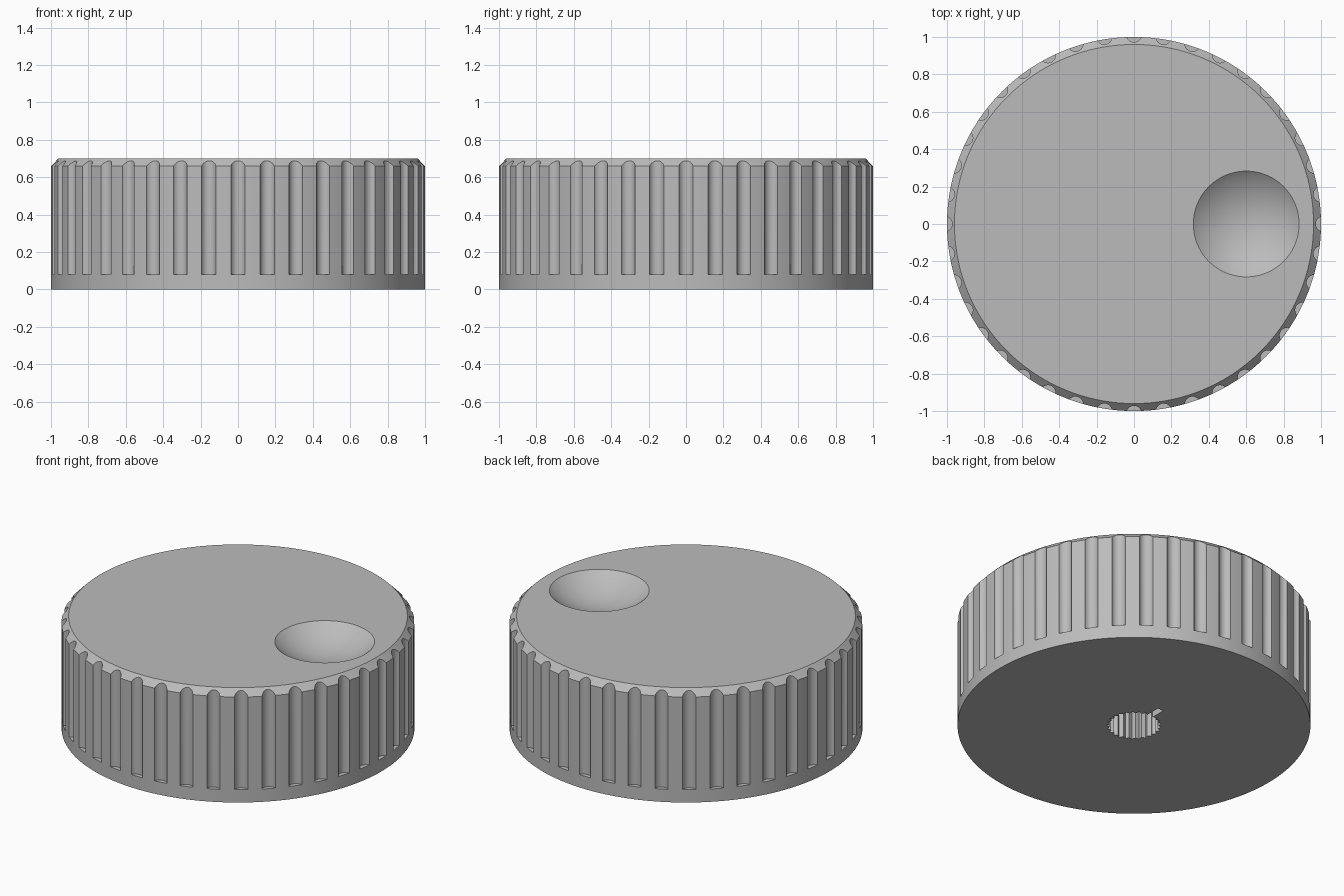
import bpy, bmesh
from math import sin, cos, pi, sqrt
from mathutils import Matrix, Vector

if "Cube" in bpy.data.objects:
    bpy.data.objects.remove(bpy.data.objects["Cube"], do_unlink=True)

RADIUS, HEIGHT, CHAMFER = 1.0, 0.70, 0.04
FLUTES, TEETH = 40, 25

grey = bpy.data.materials.new("plain_grey")
grey.use_nodes = True
colour = (0.5, 0.5, 0.5, 1)
grey.diffuse_color = colour
grey.node_tree.nodes["Principled BSDF"].inputs["Base Color"].default_value = colour


def make_object(name, bm):
    bmesh.ops.recalc_face_normals(bm, faces=bm.faces)
    mesh = bpy.data.meshes.new(name)
    bm.to_mesh(mesh)
    bm.free()
    mesh.materials.append(grey)
    obj = bpy.data.objects.new(name, mesh)
    bpy.context.collection.objects.link(obj)
    return obj


def prism(bm, points, z0, z1):
    """Closed upright prism over a flat outline."""
    face = bm.faces.new([bm.verts.new((x, y, z0)) for x, y in points])
    top = bmesh.ops.extrude_face_region(bm, geom=[face])["geom"]
    verts = [v for v in top if isinstance(v, bmesh.types.BMVert)]
    bmesh.ops.translate(bm, verts=verts, vec=(0, 0, z1 - z0))


def ring(radius, count, centre=(0, 0)):
    return [(centre[0] + radius * cos(2 * pi * i / count),
             centre[1] + radius * sin(2 * pi * i / count)) for i in range(count)]


# Knob body: a disc with a chamfered top rim
bm = bmesh.new()
prism(bm, ring(RADIUS, 200), 0, HEIGHT)
rim = [e for e in bm.edges if all(v.co.z > HEIGHT / 2 for v in e.verts)]
bmesh.ops.bevel(bm, geom=rim, offset=CHAMFER, segments=1, affect="EDGES")
knob = make_object("knob_body", bm)

# Grip flutes around the side
bm = bmesh.new()
for i in range(FLUTES):
    a = 2 * pi * i / FLUTES
    r = RADIUS + 0.013
    prism(bm, ring(0.041, 32, (r * cos(a), r * sin(a))), 0.08, HEIGHT + 0.1)
flutes = make_object("flute_cutter", bm)

# Finger dimple: shallow part of a sphere
ball, rim_radius = 0.44, 0.283
centre = Vector((0.6, 0, HEIGHT + sqrt(ball ** 2 - rim_radius ** 2)))
bm = bmesh.new()
bmesh.ops.create_uvsphere(bm, u_segments=96, v_segments=64, radius=ball,
                          matrix=Matrix.Translation(centre))
dimple = make_object("dimple_cutter", bm)

# Splined shaft socket underneath
bm = bmesh.new()
star = []
for i in range(TEETH * 2):
    a, r = pi * i / TEETH, (0.157, 0.139)[i % 2]
    star.append((r * sin(a), r * cos(a)))
prism(bm, star, -0.1, 0.4)
socket = make_object("socket_cutter", bm)

# Narrow keyway beside the socket
bm = bmesh.new()
prism(bm, [(-0.02, 0), (0.02, 0), (0.02, 0.235), (-0.02, 0.235)], -0.1, 0.4)
keyway = make_object("keyway_cutter", bm)

# Cut everything out of the body
bpy.ops.object.select_all(action="DESELECT")
knob.select_set(True)
bpy.context.view_layer.objects.active = knob
for cutter in (flutes, dimple, socket, keyway):
    cutter.hide_render = True
    cut = knob.modifiers.new(cutter.name, "BOOLEAN")
    cut.operation, cut.solver, cut.object = "DIFFERENCE", "EXACT", cutter
    bpy.ops.object.modifier_apply(modifier=cut.name)
    bpy.data.objects.remove(cutter, do_unlink=True)
bpy.ops.object.shade_smooth_by_angle(angle=pi / 6)
